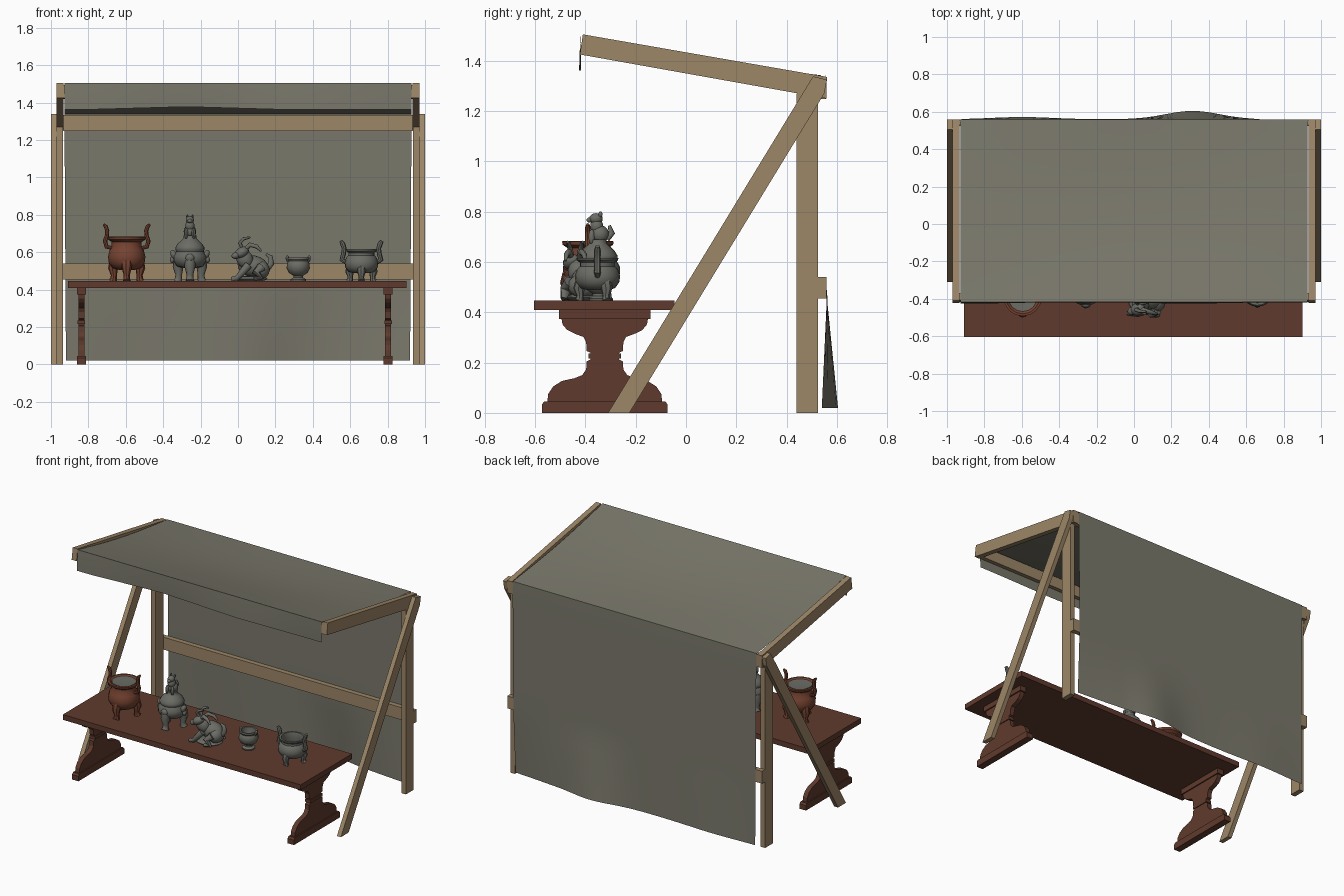
import bpy, bmesh, math
from mathutils import Vector, Matrix, Euler


def material(name, rgb):
    m = bpy.data.materials.new(name)
    lin = [((c / 255 + 0.055) / 1.055) ** 2.4 for c in rgb]
    m.diffuse_color = (*lin, 1)
    return m


TAN = material("pale_wood", (156, 134, 103))
CLOTH = material("grey_cloth", (122, 120, 107))
BROWN = material("dark_wood", (95, 58, 45))
STONE = material("grey_bronze", (107, 108, 101))
COPPER = material("copper", (118, 67, 49))


def finish(name, bm, mats, smooth=None):
    bmesh.ops.recalc_face_normals(bm, faces=bm.faces)
    me = bpy.data.meshes.new(name)
    bm.to_mesh(me)
    bm.free()
    for m in (mats if isinstance(mats, list) else [mats]):
        me.materials.append(m)
    ob = bpy.data.objects.new(name, me)
    bpy.context.collection.objects.link(ob)
    if smooth:
        bpy.ops.object.select_all(action='DESELECT')
        ob.select_set(True)
        bpy.context.view_layer.objects.active = ob
        bpy.ops.object.shade_smooth_by_angle(angle=math.radians(smooth))
    return ob


def add_prism(bm, poly, x0, x1):
    """Side profile (y, z) extruded from x0 to x1."""
    a = [bm.verts.new((x0, y, z)) for y, z in poly]
    b = [bm.verts.new((x1, y, z)) for y, z in poly]
    bm.faces.new(a)
    bm.faces.new(b[::-1])
    for i in range(len(poly)):
        j = (i + 1) % len(poly)
        bm.faces.new((a[i], a[j], b[j], b[i]))


def prism(name, poly, x0, x1, mat):
    bm = bmesh.new()
    add_prism(bm, poly, x0, x1)
    return finish(name, bm, mat)


def rect(y0, y1, z0, z1):
    return [(y0, z0), (y1, z0), (y1, z1), (y0, z1)]


def lathe(bm, c, prof, seg=20):
    """Turned shape about the vertical axis at c from (radius, z) points."""
    rings = []
    for r, z in prof:
        rings.append([bm.verts.new((c[0] + r * math.cos(2 * math.pi * k / seg),
                                    c[1] + r * math.sin(2 * math.pi * k / seg), z)) for k in range(seg)])
    for a, b in zip(rings, rings[1:]):
        for k in range(seg):
            bm.faces.new((a[k], a[(k + 1) % seg], b[(k + 1) % seg], b[k]))
    bm.faces.new(rings[0][::-1])
    bm.faces.new(rings[-1])


def blob(bm, c, size, rot=(0, 0, 0), seg=14):
    m = Matrix.Translation(c) @ Euler(rot).to_matrix().to_4x4() @ Matrix.Diagonal((*size, 1))
    bmesh.ops.create_uvsphere(bm, u_segments=seg, v_segments=seg // 2 + 1, radius=1, matrix=m)


def tube(bm, pts, radii, seg=8):
    pts = [Vector(p) for p in pts]
    rings = []
    for i, p in enumerate(pts):
        t = (pts[min(i + 1, len(pts) - 1)] - pts[max(i - 1, 0)]).normalized()
        u = t.cross(Vector((0.13, 1, 0.07))).normalized()
        v = t.cross(u)
        rings.append([bm.verts.new(p + radii[i] * (u * math.cos(2 * math.pi * k / seg) +
                                                   v * math.sin(2 * math.pi * k / seg))) for k in range(seg)])
    for a, b in zip(rings, rings[1:]):
        for k in range(seg):
            bm.faces.new((a[k], a[(k + 1) % seg], b[(k + 1) % seg], b[k]))
    bm.faces.new(rings[0][::-1])
    bm.faces.new(rings[-1])


# Stall frame: posts, rafters, braces on both sides
for side, s in (("left", -1), ("right", 1)):
    prism(side + "_post", rect(0.44, 0.525, 0, 1.27), s * 0.935, s * 0.97, TAN)
    prism(side + "_rafter", [(-0.422, 1.425), (0.558, 1.25), (0.56, 1.336), (-0.41, 1.505)],
          s * 0.934, s * 0.971, TAN)
    prism(side + "_brace", [(-0.31, 0), (-0.225, 0), (0.55, 1.27), (0.56, 1.325), (0.505, 1.338)],
          s * 0.97, s * 1.0, TAN)
# Cross rails
prism("back_middle_rail", rect(0.525, 0.558, 0.455, 0.54), -0.97, 0.97, TAN)
prism("back_top_rail", rect(0.525, 0.556, 1.247, 1.333), -0.935, 0.935, TAN)
prism("front_rail", [(-0.417, 1.425), (-0.38, 1.418), (-0.37, 1.488), (-0.407, 1.495)], -0.935, 0.935, TAN)

# Cloth: valance, sagging roof and hanging back in one sheet
path = [("valance", 1), ("valance", 0.5)]
path += [("roof", i / 14) for i in range(15)] + [("back", i / 16) for i in range(1, 17)]


def cloth_point(x, part, t):
    w = 0.928
    if part == "valance":
        drop = 0.125 + 0.016 * min(1, abs(x + 0.3) / 0.6)
        return (x * w, -0.421 - 0.004 * math.sin(5 * x) * t, 1.503 - drop * t)
    if part == "roof":
        sag = 0.03 * math.sin(math.pi * t) * (0.75 + 0.25 * math.cos(2.5 * x))
        return (x * w, -0.418 + 0.976 * t, 1.504 - 0.164 * t - sag)
    z = 1.34 - 1.32 * t
    low = max(0, (0.46 - z) / 0.44)
    wave = 0.045 * math.exp(-((x - 0.34) / 0.22) ** 2) + 0.012 * math.exp(-((x + 0.65) / 0.25) ** 2)
    wave -= 0.02 * max(0, x - 0.7) / 0.3
    return (x * (w - 0.008 * t), 0.56 + wave * low, z)


bm = bmesh.new()
N = 32
rows = [[bm.verts.new(cloth_point(-1 + 2 * k / N, *p)) for k in range(N + 1)] for p in path]
for a, b in zip(rows, rows[1:]):
    for k in range(N):
        bm.faces.new((a[k], a[k + 1], b[k + 1], b[k]))
finish("cloth_cover", bm, CLOTH, 40)

# Table: top and two shaped trestle ends
prism("table_top", rect(-0.605, -0.045, 0.41, 0.446), -0.91, 0.9, BROWN)
half = [(0.228, 0.045), (0.225, 0.075), (0.205, 0.105), (0.17, 0.127), (0.12, 0.138), (0.09, 0.15),
        (0.074, 0.172), (0.072, 0.205), (0.058, 0.212), (0.052, 0.226), (0.058, 0.24), (0.072, 0.246),
        (0.074, 0.28), (0.085, 0.302), (0.12, 0.315), (0.15, 0.33), (0.168, 0.352), (0.172, 0.375)]
CY = -0.323
for side, x in (("left", -0.838), ("right", 0.803)):
    bm = bmesh.new()
    add_prism(bm, [(CY + d, z) for d, z in half] + [(CY - d, z) for d, z in half[::-1]], x - 0.016, x + 0.016)
    foot = [(-0.25, 0), (0.25, 0), (0.25, 0.034), (0.24, 0.046), (-0.24, 0.046), (-0.25, 0.034)]
    add_prism(bm, [(CY + d, z) for d, z in foot], x - 0.024, x + 0.024)
    add_prism(bm, rect(CY - 0.182, CY + 0.182, 0.374, 0.412), x - 0.024, x + 0.024)
    add_prism(bm, rect(CY - 0.065, CY + 0.065, 0.216, 0.236), x - 0.021, x + 0.021)
    finish(side + "_trestle", bm, BROWN)

T = 0.446  # table surface height


def tripod_legs(bm, c, r, top, thick):
    """Three curved legs, one facing the front."""
    for k in range(3):
        a = -math.pi / 2 + k * 2 * math.pi / 3
        d = Vector((math.cos(a), math.sin(a), 0))
        base = Vector((c[0], c[1], 0))
        h = top - T
        prof = [(0.8, top, 1.25), (0.92, T + h * 0.65, 1.15), (0.86, T + h * 0.3, 0.72),
                (0.88, T + h * 0.1, 0.8), (0.94, T, 0.95)]
        tube(bm, [base + d * r * f + Vector((0, 0, z)) for f, z, _ in prof], [thick * q for _, _, q in prof])


# Copper tripod censer with tall flared handles
bm = bmesh.new()
c = (-0.595, -0.39)
lathe(bm, c, [(0.04, 0.505), (0.075, 0.515), (0.096, 0.545), (0.1, 0.575), (0.092, 0.61), (0.08, 0.63),
              (0.08, 0.655), (0.1, 0.668), (0.103, 0.682), (0.09, 0.684), (0.078, 0.672)], 16)
tripod_legs(bm, c, 0.092, 0.55, 0.023)
for s in (-1, 1):
    tube(bm, [(c[0] + s * d, c[1], z) for d, z in ((0.08, 0.622), (0.108, 0.63), (0.116, 0.66), (0.106, 0.69),
                                                   (0.104, 0.715), (0.112, 0.738), (0.124, 0.75))],
         [0.01, 0.012, 0.012, 0.011, 0.011, 0.011, 0.006])
finish("copper_censer", bm, COPPER, 40)
bm = bmesh.new()
lathe(bm, c, [(0.076, 0.67), (0.077, 0.678), (0.03, 0.675)], 16)
finish("censer_ash", bm, STONE, 40)

# Lidded censer with a seated beast on the lid
bm = bmesh.new()
c = (-0.257, -0.35)
lathe(bm, c, [(0.04, 0.515), (0.07, 0.525), (0.088, 0.555), (0.088, 0.58), (0.074, 0.605), (0.078, 0.615),
              (0.078, 0.625), (0.066, 0.645), (0.045, 0.665), (0.034, 0.675), (0.034, 0.69)])
tripod_legs(bm, c, 0.08, 0.56, 0.025)
for s in (-1, 1):
    blob(bm, (c[0] + s * 0.085, c[1], 0.585), (0.018, 0.022, 0.03), (0, s * 0.5, 0), 10)
    blob(bm, (c[0] + s * 0.095, c[1], 0.56), (0.012, 0.016, 0.018), (0, 0, 0), 8)
    blob(bm, (c[0] + s * 0.02, c[1] - 0.025, 0.7), (0.011, 0.013, 0.03), (0, 0, 0), 8)
    blob(bm, (c[0] + s * 0.014, c[1] + 0.01, 0.79), (0.006, 0.008, 0.012), (0, 0, 0), 8)
blob(bm, (c[0], c[1] + 0.008, 0.71), (0.034, 0.036, 0.036), (0.3, 0, 0))
blob(bm, (c[0], c[1] - 0.005, 0.742), (0.025, 0.026, 0.03))
blob(bm, (c[0], c[1] - 0.008, 0.772), (0.022, 0.027, 0.022))
blob(bm, (c[0], c[1] - 0.032, 0.767), (0.013, 0.014, 0.011), (0, 0, 0), 8)
tube(bm, [(c[0], c[1] + d, z) for d, z in ((0.035, 0.69), (0.055, 0.715), (0.045, 0.745))], [0.012, 0.013, 0.006])
blob(bm, (c[0], c[1] - 0.082, 0.57), (0.025, 0.016, 0.022), (0, 0, 0), 10)
finish("beast_censer", bm, STONE, 50)

# Crouching horned animal figure
bm = bmesh.new()
c = (0.065, -0.41)
blob(bm, (c[0] + 0.015, c[1] + 0.015, 0.525), (0.085, 0.062, 0.058), (0, 0.15, 0))
blob(bm, (c[0] + 0.06, c[1], 0.505), (0.045, 0.06, 0.048))
blob(bm, (c[0] - 0.03, c[1] - 0.02, 0.565), (0.045, 0.04, 0.055), (0, -0.5, 0))
blob(bm, (c[0] - 0.045, c[1] - 0.045, 0.6), (0.042, 0.034, 0.027), (0, -0.5, 0.4))
blob(bm, (c[0] - 0.075, c[1] - 0.055, 0.583), (0.026, 0.022, 0.018), (0, -0.3, 0.4))
blob(bm, (c[0], c[1], 0.458), (0.095, 0.075, 0.016))
for s in (-1, 1):
    tube(bm, [(c[0] + a, c[1] - 0.03 + s * b, z) for a, b, z in (
        (-0.03, 0.014, 0.612), (0.0, 0.025, 0.64), (0.035, 0.035, 0.63), (0.06, 0.04, 0.605))],
        [0.011, 0.013, 0.011, 0.005])
    tube(bm, [(c[0] + a, c[1] - 0.03 + s * b, z) for a, b, z in (
        (-0.04, 0.012, 0.615), (-0.055, 0.02, 0.65), (-0.035, 0.026, 0.672), (0.0, 0.03, 0.68))],
        [0.009, 0.01, 0.009, 0.005])
    tube(bm, [(c[0] + a, c[1] - 0.01 + s * b, z) for a, b, z in (
        (-0.01, 0.045, 0.53), (-0.045, 0.06, 0.49), (-0.07, 0.058, 0.462), (-0.1, 0.056, 0.456))],
        [0.022, 0.018, 0.014, 0.012])
    tube(bm, [(c[0] + a, c[1] + s * b, z) for a, b, z in (
        (0.06, 0.05, 0.52), (0.03, 0.07, 0.49), (0.06, 0.075, 0.462), (0.02, 0.078, 0.457))],
        [0.026, 0.022, 0.014, 0.011])
tube(bm, [(c[0] + a, c[1] + 0.01, z) for a, z in ((0.09, 0.51), (0.113, 0.54), (0.108, 0.575), (0.085, 0.59))],
     [0.016, 0.016, 0.013, 0.006])
finish("animal_figure", bm, STONE, 50)

# Small footed cup
bm = bmesh.new()
c = (0.322, -0.345)
lathe(bm, c, [(0.04, T), (0.042, 0.455), (0.026, 0.465), (0.026, 0.474), (0.05, 0.49), (0.062, 0.515),
              (0.06, 0.54), (0.052, 0.552), (0.058, 0.562), (0.056, 0.572), (0.046, 0.57), (0.044, 0.545),
              (0.03, 0.505)])
for s in (-1, 1):
    blob(bm, (c[0] + s * 0.055, c[1], 0.562), (0.011, 0.012, 0.022), (0, s * 0.3, 0), 8)
finish("small_cup", bm, STONE, 40)

# Grey tripod censer with ear handles
bm = bmesh.new()
c = (0.66, -0.352)
lathe(bm, c, [(0.04, 0.488), (0.07, 0.496), (0.087, 0.52), (0.09, 0.545), (0.082, 0.57), (0.07, 0.583),
              (0.07, 0.597), (0.082, 0.607), (0.083, 0.616), (0.07, 0.616), (0.064, 0.59), (0.07, 0.55),
              (0.04, 0.51)])
tripod_legs(bm, c, 0.08, 0.52, 0.02)
for s in (-1, 1):
    tube(bm, [(c[0] + s * d, c[1], z) for d, z in ((0.084, 0.545), (0.104, 0.56), (0.096, 0.59), (0.092, 0.62),
                                                   (0.1, 0.645), (0.11, 0.662))],
         [0.011, 0.014, 0.013, 0.013, 0.014, 0.009])
finish("grey_censer", bm, STONE, 40)
